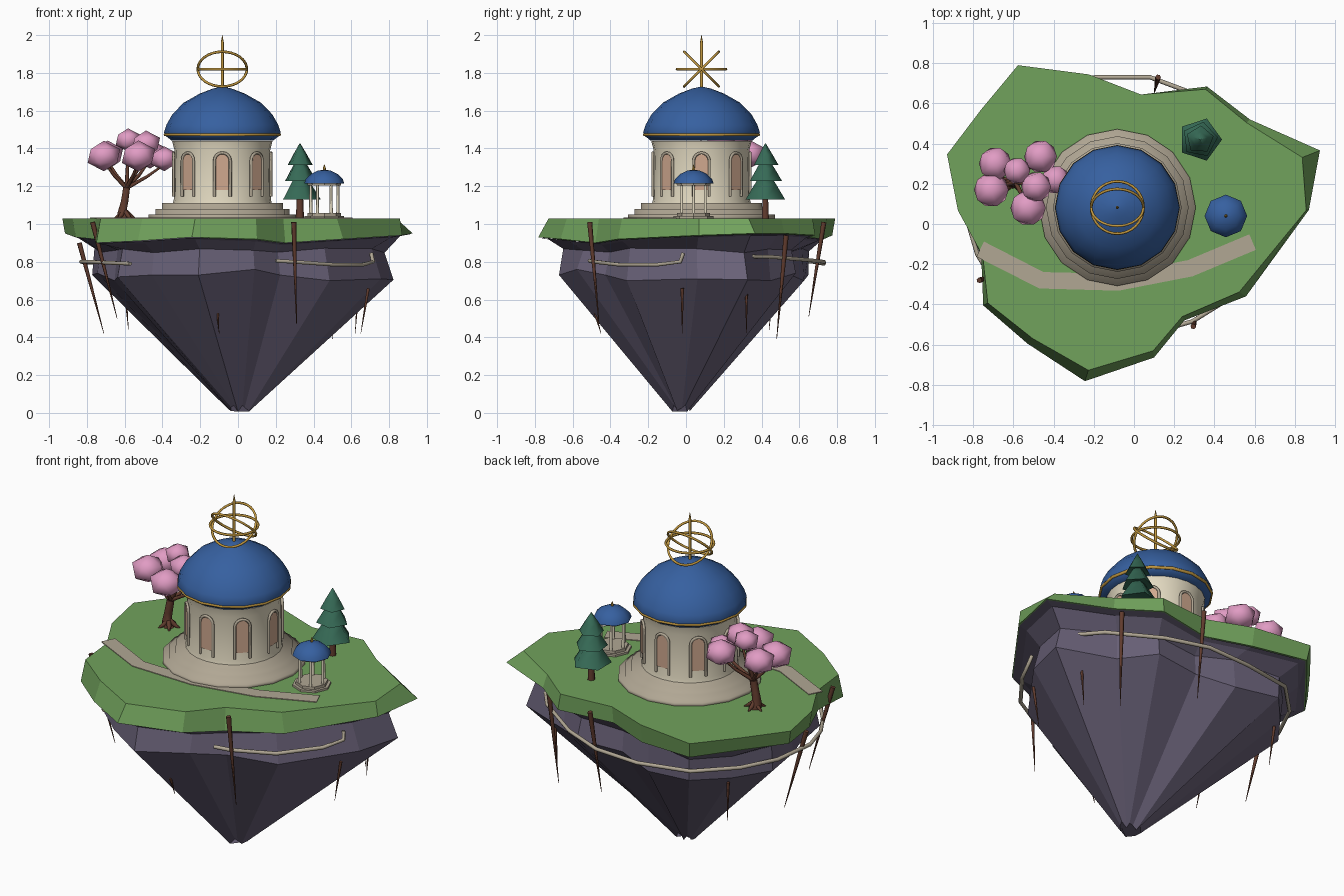
import bpy, bmesh, math
from mathutils import Vector, Matrix

if "Cube" in bpy.data.objects:
    bpy.data.objects.remove(bpy.data.objects["Cube"])

def material(name, r, g, b):
    m = bpy.data.materials.new(name)
    lin = [((c / 255 + 0.055) / 1.055) ** 2.4 for c in (r, g, b)]
    m.diffuse_color = (*lin, 1)
    m.use_nodes = True
    m.node_tree.nodes["Principled BSDF"].inputs["Base Color"].default_value = m.diffuse_color
    return m

GRASS = material("grass green", 113, 162, 92)
ROCK = material("rock purple", 106, 98, 121)
STONE = material("grey stone", 177, 167, 148)
CREAM = material("cream wall", 228, 219, 194)
BLUE = material("dome blue", 54, 96, 160)
GOLD = material("gold", 194, 152, 64)
TAN = material("window tan", 208, 169, 143)
BARK = material("bark brown", 98, 60, 46)
PINE = material("pine green", 54, 106, 86)
PINK = material("blossom pink", 225, 156, 196)

def finish(name, bm, mat, smooth=None):
    bmesh.ops.recalc_face_normals(bm, faces=bm.faces)
    me = bpy.data.meshes.new(name)
    bm.to_mesh(me)
    bm.free()
    me.materials.append(mat)
    ob = bpy.data.objects.new(name, me)
    bpy.context.collection.objects.link(ob)
    if smooth:
        bpy.ops.object.select_all(action='DESELECT')
        ob.select_set(True)
        bpy.context.view_layer.objects.active = ob
        bpy.ops.object.shade_smooth_by_angle(angle=math.radians(smooth))
    return ob

def loft(name, rings, mat, smooth=None):
    """Skin a stack of equal-length rings and cap both ends."""
    bm = bmesh.new()
    vs = [[bm.verts.new(p) for p in ring] for ring in rings]
    n = len(vs[0])
    for a, b in zip(vs, vs[1:]):
        for i in range(n):
            j = (i + 1) % n
            bm.faces.new((a[i], a[j], b[j], b[i]))
    bm.faces.new(vs[0][::-1])
    bm.faces.new(vs[-1])
    return finish(name, bm, mat, smooth)

def lathe(name, cx, cy, profile, n, mat, smooth=None, turn=0.0):
    rings = [[(cx + r * math.cos(turn + math.tau * i / n),
               cy + r * math.sin(turn + math.tau * i / n), z) for i in range(n)]
             for r, z in profile]
    return loft(name, rings, mat, smooth)

def tube(name, points, radius, mat, taper=None, sides=1, closed=False):
    cu = bpy.data.curves.new(name, 'CURVE')
    cu.dimensions = '3D'
    cu.bevel_depth = radius
    cu.bevel_resolution = sides
    cu.use_fill_caps = True
    sp = cu.splines.new('POLY')
    sp.points.add(len(points) - 1)
    for i, p in enumerate(points):
        sp.points[i].co = (*p, 1)
        sp.points[i].radius = taper[i] if taper else 1
    sp.use_cyclic_u = closed
    cu.materials.append(mat)
    ob = bpy.data.objects.new(name, cu)
    bpy.context.collection.objects.link(ob)
    return ob

# Island: one outline reused for grass and rock
outline = [(.87, .07), (.925, .366), (.577, .52), (.363, .684), (.035, .644), (-.224, .744),
           (-.577, .79), (-.76, .57), (-.93, .346), (-.876, .067), (-.76, -.16), (-.75, -.405),
           (-.53, -.595), (-.244, -.782), (.10, -.664), (.25, -.48), (.557, -.36)]
top_scale = [.985, .905, .97, .98, 1, 1, 1, 1, 1, 1, .99, .97, .955, .93, .95, .96, .94]
rim_scale = [1, 1, 1, 1, .98, .98, .98, .98, .985, .98, 1, 1, 1, 1, 1, 1, 1]
rim_z = [.94, .95, .95, .94, .93, .92, .94, .95, .95, .93, .92, .90, .91, .93, .92, .90, .92]
belt = [.87, .89, .86, .85, .86, .84, .82, .83, .83, .85, .86, .85, .86, .86, .87, .89, .87]
belt_z = [.71, .705, .70, .74, .73, .70, .73, .72, .73, .74, .70, .72, .73, .73, .76, .73, .70]

def ring(scale, z):
    return [(x * scale(i), y * scale(i), z(i)) for i, (x, y) in enumerate(outline)]

rim = ring(lambda i: rim_scale[i], lambda i: rim_z[i])
loft("grass_top", [rim, ring(lambda i: top_scale[i], lambda i: 1.03)], GRASS)
wob = lambda i: math.sin(i * 2.3)
loft("rock_base", [
    [(.017 + x * .072, -.025 + y * .06, .027 + .02 * wob(i)) for i, (x, y) in enumerate(outline)],
    ring(lambda i: belt[i], lambda i: belt_z[i]),
    ring(lambda i: .83 + .015 * wob(i + 2), lambda i: .86 + .012 * wob(i + 1)),
    ring(lambda i: .93, lambda i: rim_z[i] - .012),
    ring(lambda i: rim_scale[i] * .992, lambda i: rim_z[i] - .003)], ROCK)

# Curved path laid on the grass
bm = bmesh.new()
path = [(-.765, -.125), (-.46, -.28), (-.08, -.29), (.28, -.22), (.59, -.09)]
pairs = []
for i, p in enumerate(path):
    a, b = Vector(path[max(i - 1, 0)]), Vector(path[min(i + 1, 4)])
    t = (b - a).normalized()
    s = Vector((-t.y, t.x)) * .042
    pairs.append([bm.verts.new((p[0] + k * s.x, p[1] + k * s.y, 1.034)) for k in (-1, 1)])
for (a, b), (c, d) in zip(pairs, pairs[1:]):
    bm.faces.new((a, c, d, b))
geo = bmesh.ops.extrude_face_region(bm, geom=bm.faces[:])
bmesh.ops.translate(bm, vec=(0, 0, -.006),
                    verts=[v for v in geo['geom'] if isinstance(v, bmesh.types.BMVert)])
finish("path", bm, STONE)

# Temple: steps, drum, dome, trim
TX, TY = -.083, .082
lathe("temple_steps", TX, TY, [(.39, 1.02), (.39, 1.05), (.355, 1.05), (.355, 1.08),
                               (.32, 1.08), (.32, 1.11)], 16, STONE, 100)
lathe("temple_drum", TX, TY, [(.264, 1.10), (.257, 1.13), (.253, 1.39), (.266, 1.44)], 24, CREAM, 30)
lathe("temple_dome", TX, TY, [(.27, 1.442), (.285, 1.455), (.303, 1.467), (.309, 1.486), (.296, 1.525),
                              (.265, 1.58), (.205, 1.642), (.12, 1.69), (.05, 1.717), (.004, 1.727)],
      16, BLUE, 60)

def circle(cx, cy, cz, r, tilt=0.0, n=32):
    rot = Matrix.Rotation(tilt, 3, 'X')
    return [Vector((cx, cy, cz)) + rot @ Vector((r * math.cos(math.tau * i / n),
            r * math.sin(math.tau * i / n), 0)) for i in range(n)]

tube("dome_trim", circle(TX, TY, 1.473, .302, n=16), .009, GOLD, closed=True)

# Eight arched windows with tube frames
def arch(half, z0, z1, depth, ang):
    pts = [(-half, z0)] + [(-half * math.cos(math.pi * k / 8), z1 + half * math.sin(math.pi * k / 8))
                           for k in range(9)] + [(half, z0)]
    c, s = math.cos(ang), math.sin(ang)
    return [(TX + depth * c - u * s, TY + depth * s + u * c, z) for u, z in pts]

for k in range(8):
    a = math.tau * k / 8
    loft("window_panel", [arch(.034, 1.18, 1.335, .251, a), arch(.034, 1.18, 1.335, .26, a)], TAN)
    tube("window_frame", arch(.042, 1.145, 1.335, .258, a), .008, STONE)

# Ringed sphere ornament on the dome
for tilt in (0, math.pi / 4, -math.pi / 4):
    tube("ornament_ring", circle(TX, TY, 1.82, .13, tilt), .007, GOLD, closed=True)
lathe("ornament_pole", TX, TY, [(.008, 1.71), (.008, 1.96), (.001, 2.0)], 8, GOLD, 50)

# Small pavilion
PX, PY = .457, .04
lathe("pavilion_base", PX, PY, [(.105, 1.02), (.105, 1.042), (.088, 1.042), (.088, 1.058)], 8, STONE)
for k in range(6):
    a = math.tau * k / 6
    lathe("pavilion_column", PX + .072 * math.cos(a), PY + .072 * math.sin(a),
          [(.009, 1.05), (.007, 1.225)], 6, CREAM, 70)
lathe("pavilion_beam", PX, PY, [(.088, 1.203), (.09, 1.216)], 8, STONE)
lathe("pavilion_dome", PX, PY, [(.106, 1.214), (.098, 1.238), (.07, 1.265), (.035, 1.282),
                                (.003, 1.288)], 8, BLUE, 50)
lathe("pavilion_finial", PX, PY, [(.008, 1.28), (.008, 1.295), (.001, 1.315)], 6, GOLD)

# Conifer
lathe("pine_trunk", .328, .42, [(.022, 1.02), (.016, 1.16)], 6, BARK, 70)
for i, (r, z, h) in enumerate([(.11, 1.13, .165), (.09, 1.228, .14), (.07, 1.312, .115)]):
    lathe("pine_tier", .328, .42, [(r * .5, z + .012), (r, z), (r * .55, z + h * .48), (.002, z + h)],
          5, PINE, 80, turn=i * .12)

# Blossom tree
fork = (-.59, .21, 1.19)
tube("blossom_trunk", [(-.60, .21, 1.02), (-.615, .21, 1.06), (-.60, .205, 1.12), fork],
     .026, BARK, [1.4, 1, .85, .8])
for k in range(5):
    a = math.tau * k / 5 + .3
    tube("blossom_root", [(-.605, .21, 1.075), (-.60 + .03 * math.cos(a), .21 + .03 * math.sin(a), 1.045),
                          (-.60 + .06 * math.cos(a), .21 + .06 * math.sin(a), 1.028)],
         .014, BARK, [1, .9, .3])
for x, y, z, r in [(-.69, .30, 1.365, .091), (-.465, .335, 1.37, .091), (-.71, .17, 1.36, .096),
                   (-.582, .265, 1.445, .073), (-.487, .185, 1.425, .083), (-.527, .08, 1.36, .098),
                   (-.39, .22, 1.345, .078)]:
    mid = (fork[0] + (x - fork[0]) * .55, fork[1] + (y - fork[1]) * .55, fork[2] + (z - fork[2]) * .4)
    tube("blossom_branch", [fork, mid, (x, y, z - .03)], .012, BARK, [1, .75, .45])
    bm = bmesh.new()
    bmesh.ops.create_icosphere(bm, subdivisions=1, radius=r,
                               matrix=Matrix.Translation((x, y, z)) @ Matrix.Diagonal((1, 1, .84, 1)))
    finish("blossom_clump", bm, PINK, 60)

# Pale vines wrapped around the rock
tube("front_vine", [(.2, -.51, .805), (.29, -.485, .80), (.5, -.355, .785), (.66, -.15, .785),
                    (.715, -.03, .80), (.705, -.015, .845)], .011, STONE)
tube("back_vine", [(.74, .27, .83), (.59, .46, .825), (.32, .64, .81), (.08, .73, .80), (-.19, .73, .79),
                   (-.50, .67, .80), (-.69, .48, .80), (-.79, .27, .795), (-.83, .02, .80),
                   (-.78, -.15, .80), (-.69, -.30, .795), (-.57, -.445, .79)], .011, STONE)

# Hanging roots: start and end of each spike
for x, y, z, x2, y2, z2 in [(.295, -.51, 1.01, .31, -.46, .47), (.12, .73, 1.01, .10, .65, .51),
                            (.53, .53, .94, .50, .48, .39), (-.77, -.28, 1.01, -.64, -.24, .50),
                            (-.84, .07, .90, -.71, .09, .42), (.69, -.02, .66, .65, -.02, .42),
                            (.64, .32, .69, .62, .32, .42), (-.11, -.49, .56, -.10, -.45, .42),
                            (-.60, .46, .68, -.58, .44, .44)]:
    p, q = Vector((x, y, z)), Vector((x2, y2, z2))
    tube("hanging_root", [p, p.lerp(q, .35), q], .014 if z > .8 else .009, BARK, [1, .75, .1])
